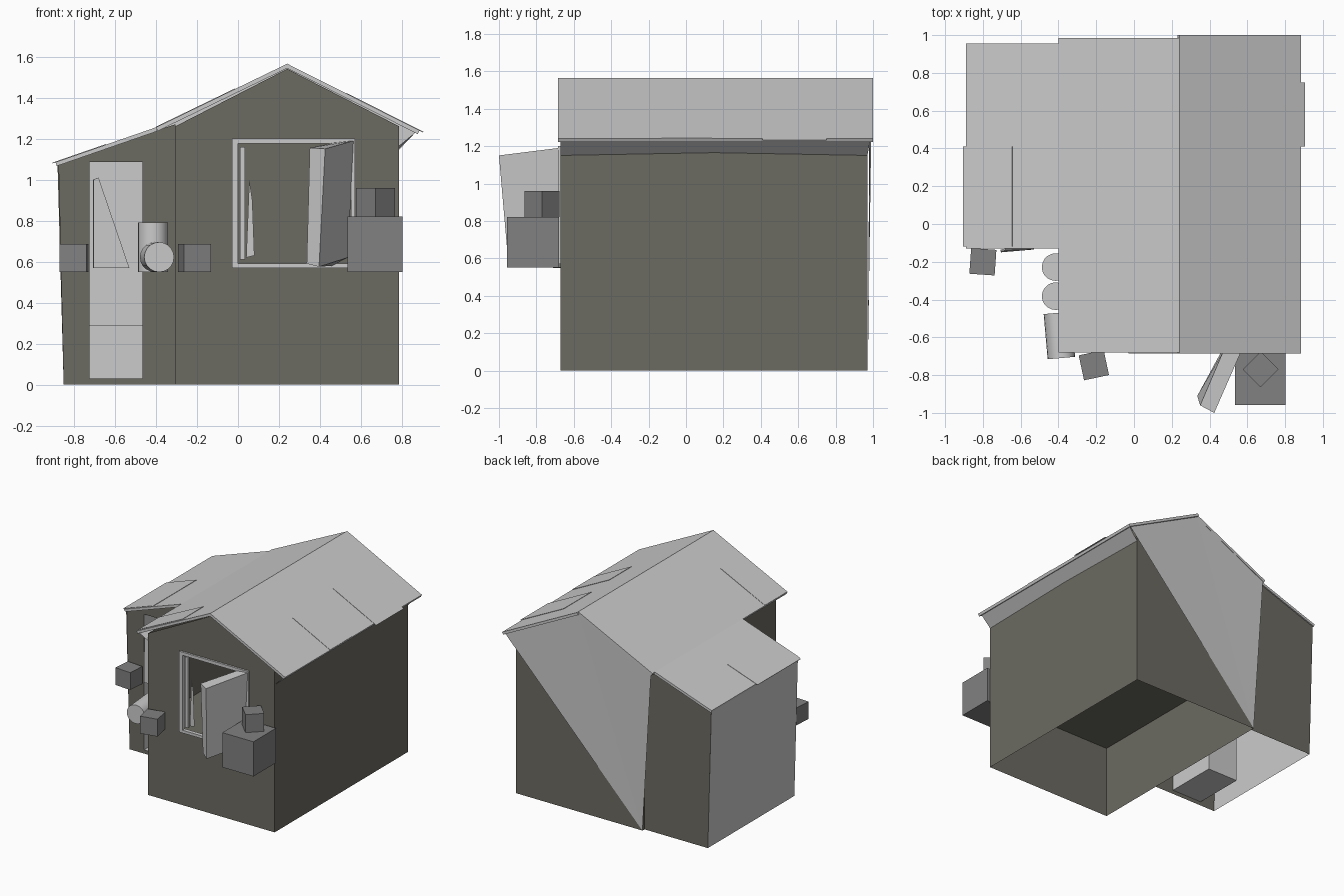
import bpy, bmesh, math
from mathutils import Vector

if "Cube" in bpy.data.objects:
    bpy.data.objects.remove(bpy.data.objects["Cube"])


def paint(name, rgb):
    m = bpy.data.materials.new(name)
    m.diffuse_color = (*rgb, 1)
    m.use_nodes = True
    m.node_tree.nodes["Principled BSDF"].inputs["Base Color"].default_value = m.diffuse_color
    return m


WALL = paint("dark_wall", (0.15, 0.145, 0.12))
CRATE = paint("dark_crate", (0.22, 0.22, 0.22))


def mesh(name, polys, thick=0.0, mat=None):
    """Object from a list of polygons; optional sheet thickness."""
    bm = bmesh.new()
    for p in polys:
        bm.faces.new([bm.verts.new(v) for v in p])
    bmesh.ops.remove_doubles(bm, verts=bm.verts, dist=1e-4)
    me = bpy.data.meshes.new(name)
    bm.to_mesh(me)
    bm.free()
    ob = bpy.data.objects.new(name, me)
    bpy.context.collection.objects.link(ob)
    if mat:
        me.materials.append(mat)
    if thick:
        mod = ob.modifiers.new("sheet", "SOLIDIFY")
        mod.thickness = thick
        mod.offset = -1
    return ob


def box(name, lo, hi, turn=0.0, mat=None):
    c = [(a + b) / 2 for a, b in zip(lo, hi)]
    bpy.ops.mesh.primitive_cube_add(size=1, location=c, rotation=(0, 0, math.radians(turn)))
    ob = bpy.context.object
    ob.name = name
    ob.scale = [b - a for a, b in zip(lo, hi)]
    if mat:
        ob.data.materials.append(mat)
    return ob


def barrel(name, loc, rot=(0, 0, 0)):
    bpy.ops.mesh.primitive_cylinder_add(vertices=20, radius=0.073, depth=0.24, location=loc, rotation=rot)
    bpy.context.object.name = name
    bpy.ops.object.shade_smooth_by_angle()


def wall_xz(name, y, *polys):
    return mesh(name, [[(x, y, z) for x, z in p] for p in polys], mat=WALL)


XL, XR, YF, YB = -0.305, 0.785, -0.67, 0.97
XO, LF, LB = -0.85, -0.12, 0.945
RIDGE = Vector((0.24, 0, 1.565))
EAVE_R = Vector((0.885, 0, 1.24))
EAVE_L = Vector((-0.40, 0, 1.255))
LEAN = Vector((-0.89, 0, 1.085))

# Main house walls, front with a window opening
w0, w1, s0, s1 = 0.0, 0.55, 0.59, 1.18
wall_xz("front_wall", YF,
        [(XL, 0), (XR, 0), (XR, s0), (w1, s0), (w0, s0), (XL, s0)],
        [(XL, s0), (w0, s0), (w0, s1), (XL, s1)],
        [(w1, s0), (XR, s0), (XR, s1), (w1, s1)],
        [(XL, s1), (w0, s1), (w1, s1), (XR, s1), (XR, 1.26), (0.24, 1.54), (XL, 1.26)])
wall_xz("back_wall", YB, [(XR, 0), (XL, 0), (XL, 1.26), (0.24, 1.54), (XR, 1.26)])
for name, x in (("left_wall", XL), ("right_wall", XR)):
    pts = [(x, YF, 0), (x, YB, 0), (x, YB, 1.26), (x, YF, 1.26)]
    mesh(name, [pts if x > 0 else pts[::-1]], mat=WALL)
mesh("inner_floor", [[(XL, YF, 0.56), (XR, YF, 0.56), (XR, YB, 0.56), (XL, YB, 0.56)]], mat=WALL)

# Lean-to walls, front with a door opening
d0, d1, dz0, dz1 = -0.725, -0.465, 0.03, 1.085
wall_xz("lean_to_front", LF,
        [(XO, 0), (d0, 0), (d0, dz1), (d0, 1.13), (-0.875, 1.07)],
        [(d1, 0), (XL, 0), (XL, 1.27), (d1, 1.215), (d1, dz1)],
        [(d0, dz1), (d1, dz1), (d1, 1.215), (d0, 1.13)],
        [(d0, 0), (d1, 0), (d1, dz0), (d0, dz0)])
wall_xz("lean_to_back", LB, [(XL, 0), (XO, 0), (-0.88, 1.075), (XL, 1.27)])
mesh("lean_to_side", [[(XO, LB, 0), (XO, LF, 0), (-0.88, LF, 1.07), (-0.88, LB, 1.07)]])

# Door recess with a low step inside, and the door leaf
R = 0.28
prof = [(LF, dz0), (R, dz0), (R, dz1), (LF, dz1)]
mesh("door_recess",
     [[(d0, a[0], a[1]), (d1, a[0], a[1]), (d1, b[0], b[1]), (d0, b[0], b[1])]
      for a, b in zip(prof, prof[1:])] + [[(x, y, z) for y, z in prof] for x in (d0, d1)])
box("door_step", (d0, 0.02, dz0), (d1, R, 0.29))
mesh("door_leaf", [[(d0 + 0.02, LF - 0.03, 0.57), (-0.53, LF - 0.015, 0.57),
                    (d0 + 0.045, LF - 0.02, 1.01), (d0 + 0.02, LF - 0.025, 1.0)]], 0.01)


# Roof sheets
def sheet(name, a, b, y0, y1, lift=0.0, t0=0.0, t1=1.0, thick=0.02):
    p, q = a.lerp(b, t0), a.lerp(b, t1)
    up = Vector((0, 0, lift))
    pts = [p + up, q + up, q + up, p + up]
    pts = [(v.x, y, v.z) for v, y in zip(pts, (y0, y0, y1, y1))]
    if b.x < a.x:
        pts.reverse()
        ys = [v[1] for v in pts]
    return mesh(name, [pts], thick)


sheet("roof_right", RIDGE, EAVE_R, -0.685, 1.0)
sheet("roof_left", RIDGE, EAVE_L, -0.68, 0.985)
sheet("lean_to_roof", EAVE_L, LEAN, -0.13, 0.955)
for i, (y0, y1, t, e) in enumerate(((-0.13, 0.14, 0.5, 1.0), (0.41, 0.75, 0.45, 1.03))):
    sheet(f"right_patch_{i}", RIDGE, EAVE_R, y0, y1, 0.003, t, e, 0.004)
sheet("left_patch", RIDGE, EAVE_L, -0.66, -0.4, 0.003, 0.4, 1.0, 0.004)
sheet("lean_to_patch", EAVE_L, LEAN, -0.12, 0.41, 0.003, 0.5, 1.03, 0.004)

# Sloping soffits under the eaves and the leaning panel on the back
mesh("soffit_right", [[(0.87, -0.67, 1.235), (XR, -0.67, 1.15), (XR, 0.15, 1.165),
                       (XR, 0.97, 1.15), (0.87, 0.985, 1.235)]])
mesh("soffit_left", [[(-0.39, -0.67, 1.245), (XL, -0.67, 1.20), (XL, 0.97, 1.20), (-0.39, 0.98, 1.245)]])
mesh("back_panel", [[(0.87, 0.99, 1.235), (XL, 0.972, 0), (0.24, 0.985, 1.555)],
                    [(0.24, 0.985, 1.555), (XL, 0.972, 0), (-0.385, 0.98, 1.25)]])

# Window frame
for name, lo, hi in (("left", (-0.03, 0.57), (0.0, 1.2)), ("right", (0.55, 0.57), (0.57, 1.2)),
                     ("bottom", (0.0, 0.57), (0.55, 0.592)), ("top", (0.0, 1.175), (0.55, 1.2))):
    box("window_frame_" + name, (lo[0], -0.685, lo[1]), (hi[0], -0.655, hi[1]))
mesh("curtain", [[(0.04, -0.65, 0.62), (0.08, -0.65, 0.63), (0.07, -0.65, 0.9), (0.055, -0.65, 1.0)]])
box("window_rod", (0.01, -0.665, 0.61), (0.035, -0.65, 1.16))

# Open shutter, sagging on its hinge
top = [(0.47, -0.68, 1.18), (0.35, -0.96, 1.155), (0.425, -1.0, 1.15), (0.565, -0.68, 1.19)]
bot = [(0.46, -0.68, 0.58), (0.335, -0.91, 0.59), (0.395, -0.95, 0.575), (0.535, -0.68, 0.62)]
mesh("shutter", [top[::-1], bot] + [[top[i], top[(i + 1) % 4], bot[(i + 1) % 4], bot[i]] for i in range(4)])

# Crates and barrels
box("large_crate", (0.535, -0.957, 0.55), (0.803, -0.68, 0.82), 0, CRATE)
box("top_crate", (0.603, -0.837, 0.82), (0.737, -0.703, 0.96), 45, CRATE)
box("left_crate", (-0.867, -0.268, 0.55), (-0.733, -0.132, 0.685), -4, CRATE)
box("front_crate", (-0.28, -0.815, 0.55), (-0.145, -0.68, 0.685), 12, CRATE)
barrel("barrel_back", (-0.415, -0.228, 0.67))
barrel("barrel_middle", (-0.415, -0.382, 0.67))
barrel("barrel_lying", (-0.395, -0.59, 0.622), (math.pi / 2, 0, math.radians(5)))
